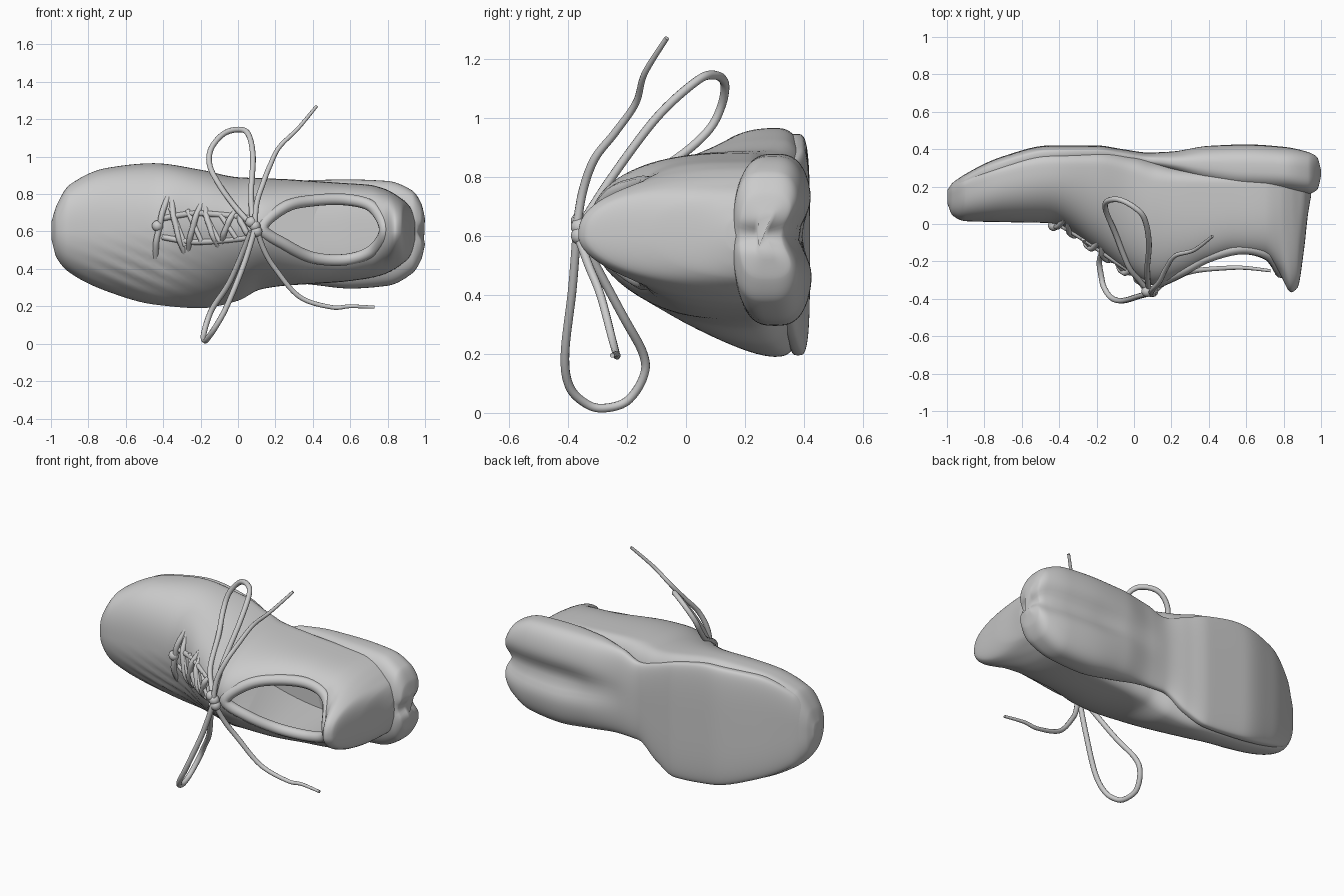
import bpy, bmesh, math
from mathutils import Vector

if "Cube" in bpy.data.objects:
    bpy.data.objects.remove(bpy.data.objects["Cube"])

# Upper stations: x, top y, widest y, bottom y, low z, ridge z, high z, roundness
UPPER = [
    (-.998, .11, .14, .18, .56, .61, .65, 2.0),
    (-.97, .045, .15, .22, .46, .61, .74, 2.0),
    (-.9, .015, .19, .265, .38, .61, .85, 2.1),
    (-.7, .01, .26, .355, .28, .61, .94, 2.0),
    (-.45, .005, .30, .412, .21, .62, .965, 1.8),
    (-.2, -.14, .30, .412, .19, .62, .93, 1.65),
    (0, -.28, .25, .375, .23, .62, .89, 1.65),
    (.12, -.33, .20, .34, .29, .62, .885, 1.8),
    (.25, -.29, .20, .31, .31, .62, .88, 2.2),
    (.4, -.215, .20, .30, .32, .62, .87, 2.8),
    (.55, -.175, .20, .30, .33, .61, .86, 3.0),
    (.7, -.19, .20, .30, .35, .60, .85, 2.8),
    (.78, -.27, .20, .30, .37, .60, .83, 2.2),
    (.84, -.365, .20, .30, .40, .60, .80, 1.9),
    (.875, -.34, .20, .30, .425, .60, .775, 2.0),
    (.91, -.13, .20, .29, .455, .60, .745, 2.0),
    (.93, .05, .20, .28, .49, .60, .71, 2.0),
    (.945, .14, .20, .26, .54, .60, .66, 2.0)]
# Sole stations: x, top y, bottom y, low z, high z, corner power
SOLE = [
    (-.998, .13, .165, .575, .635, .7), (-.97, .12, .215, .475, .725, .7),
    (-.9, .18, .268, .395, .835, .6), (-.7, .27, .362, .29, .93, .55),
    (-.45, .33, .42, .215, .945, .55), (-.2, .34, .42, .195, .90, .55),
    (-.06, .32, .40, .25, .85, .6), (.08, .30, .382, .335, .81, .75),
    (.2, .27, .39, .335, .85, .8), (.4, .20, .425, .315, .875, .75),
    (.6, .17, .432, .295, .878, .7), (.8, .165, .42, .31, .87, .7),
    (.93, .16, .395, .375, .82, .65), (.98, .18, .375, .45, .75, .65),
    (1, .24, .32, .53, .67, .65)]


def tangents(xs, ys):
    d = [(ys[i+1]-ys[i])/(xs[i+1]-xs[i]) for i in range(len(xs)-1)]
    mid = [2*a*b/(a+b) if a*b > 0 else 0 for a, b in zip(d, d[1:])]
    return [d[0]] + mid + [d[-1]]


def station(table, x):
    """Smooth monotone interpolation of a station table at x."""
    xs = [r[0] for r in table]
    i = max(0, min(len(xs)-2, sum(v <= x for v in xs)-1))
    h = xs[i+1]-xs[i]
    t = (x-xs[i])/h
    out = []
    for col in list(zip(*table))[1:]:
        m = tangents(xs, col)
        out.append(col[i]*(1+2*t)*(1-t)**2 + m[i]*h*t*(1-t)**2
                   + col[i+1]*t*t*(3-2*t) + m[i+1]*h*t*t*(t-1))
    return out


def sample(table, n=7):
    xs = [r[0] for r in table]
    return [a+(b-a)*k/n for a, b in zip(xs, xs[1:]) for k in range(n)] + [xs[-1]]


def spow(v, p):
    return math.copysign(abs(v)**p, v)


def loft(name, rings):
    bm = bmesh.new()
    vs = [[bm.verts.new(p) for p in r] for r in rings]
    n = len(vs[0])
    for a, b in zip(vs, vs[1:]):
        for j in range(n):
            bm.faces.new((a[j], a[(j+1) % n], b[(j+1) % n], b[j]))
    bm.faces.new(vs[0])
    bm.faces.new(vs[-1])
    bmesh.ops.recalc_face_normals(bm, faces=bm.faces)
    me = bpy.data.meshes.new(name)
    bm.to_mesh(me)
    bm.free()
    ob = bpy.data.objects.new(name, me)
    bpy.context.collection.objects.link(ob)
    return ob


def smooth_shade(ob, angle=55):
    bpy.ops.object.select_all(action='DESELECT')
    ob.select_set(True)
    bpy.context.view_layer.objects.active = ob
    bpy.ops.object.shade_smooth_by_angle(angle=math.radians(angle))


def catmull(pts, cyclic=False, n=8):
    P = [Vector(p) for p in pts]
    m, out = len(P), []
    get = (lambda i: P[i % m]) if cyclic else (lambda i: P[max(0, min(m-1, i))])
    for i in range(m if cyclic else m-1):
        a, b, c, d = (get(i+k) for k in (-1, 0, 1, 2))
        for k in range(n):
            t = k/n
            out.append(.5*(2*b+(c-a)*t+(2*a-5*b+4*c-d)*t*t+(3*b-a-3*c+d)*t**3))
    return out if cyclic else out+[P[-1]]


def tube(name, pts, r, cyclic=False, tip=1):
    """Round cord through the points; tip scales the radius at the far end."""
    cu = bpy.data.curves.new(name, 'CURVE')
    cu.dimensions, cu.bevel_depth = '3D', r
    cu.bevel_resolution, cu.use_fill_caps = 3, True
    path = catmull(pts, cyclic)
    sp = cu.splines.new('POLY')
    sp.points.add(len(path)-1)
    for i, (q, p) in enumerate(zip(sp.points, path)):
        q.co = (*p, 1)
        q.radius = 1+(tip-1)*(i/(len(path)-1))**2
    sp.use_cyclic_u = cyclic
    sp.use_smooth = True
    ob = bpy.data.objects.new(name, cu)
    bpy.context.collection.objects.link(ob)
    return ob


def upper_ring(x, n=96):
    yt, ym, yb, zl, zt, zh, e = station(UPPER, x)
    ring = []
    for j in range(n):
        a = 2*math.pi*j/n
        c, s = math.cos(a), math.sin(a)
        k = (e+.5 if c > 0 else e) if s > 0 else 3
        z = zt+(zh-zt if c > 0 else zt-zl)*spow(c, 2/k)
        y = ym-(ym-yt if s > 0 else yb-ym)*spow(s, 2/k)
        if s > 0:  # flex creases on the side of the toe box
            mask = math.exp(-((x+.5)/.22)**2-((z-.40)/.13)**2)
            y += .007*mask*math.sin(2*math.pi*(.4*x+.9*z)/.065)
        ring.append((x, y, z))
    return ring


def surface_y(x, z):
    """Height of the upper's outer skin above the sole."""
    yt, ym, yb, zl, zt, zh, e = station(UPPER, x)
    k, w = (e+.5, zh-zt) if z > zt else (e, zt-zl)
    return ym-(ym-yt)*max(0, 1-min(1, abs(z-zt)/w)**k)**(1/k)


def sole_ring(x, n=80):
    yt, yb, zl, zh, p = station(SOLE, x)
    zc, w, ym, h = (zl+zh)/2, (zh-zl)/2, (yt+yb)/2, (yb-yt)/2
    groove = max(0, min(1, (x-.1)/.5))
    ring = []
    for j in range(n):
        a = 2*math.pi*j/n
        c, s = math.cos(a), math.sin(a)
        z, y = zc+w*spow(c, p), ym+h*spow(s, p)
        if s > 0:  # valley between the two heel pods
            y -= .05*groove*groove*(3-2*groove)*math.exp(-((z-.6)/.08)**2)*s
        # notch at the back of the heel
        notch = .03*max(0, (x-.9)/.1)*math.exp(-((z-.6)/.035)**2)
        ring.append((x-notch, y, z))
    return ring


# Upper with foot cavity
upper = loft("upper", [upper_ring(x) for x in sample(UPPER)])
RIM = [(.13, .62), (.25, .73), (.4, .765), (.58, .77), (.72, .73), (.785, .61),
       (.72, .5), (.58, .45), (.4, .46), (.25, .53)]
rim = catmull(RIM, True)
under = [(p.x-.35*max(0, (.45-p.x)/.32), .2, p.y) for p in rim]
cutter = loft("cavity_cutter", [[(p.x, y, p.y) for p in rim] for y in (-.6, -.28)] + [under])
cutter.hide_render = True
mod = upper.modifiers.new("cavity", 'BOOLEAN')
mod.object, mod.operation, mod.solver = cutter, 'DIFFERENCE', 'EXACT'
bpy.context.view_layer.objects.active = upper
bpy.ops.object.modifier_apply(modifier=mod.name)
bpy.data.objects.remove(cutter)
smooth_shade(upper)

# Padded collar roll
tube("collar", [(x, surface_y(x, z)+.02, z) for x, z in RIM], .032, True)

# Sole
smooth_shade(loft("sole", [sole_ring(x) for x in sample(SOLE)]), 60)

# Eyelet facings either side of the tongue
for side, name in ((1, "upper_eyestay"), (-1, "lower_eyestay")):
    pts = [(x, .62+side*w) for x, w in ((-.4, .05), (-.25, .075), (-.1, .07), (.08, .05))]
    tube(name, [(x, surface_y(x, z)+.006, z) for x, z in pts], .016)

# Lace crossings
for i in range(6):
    x, w = -.42+.09*i, .165-.02*i
    pts = [(x+.035*u*(-1 if i % 2 else 1), .625+w*u) for u in (-1, -.5, 0, .5, 1)]
    path = [(px, surface_y(px, pz)-.012, pz) for px, pz in pts]
    for k in (0, -1):
        px, py, pz = path[k]
        path[k] = (px+.015, py+.022, pz)
    tube(f"lace_bar_{i}", path, .016)
    if 0 < i < 5:
        pts = [(x-.03+.08*t, .625+w*.7*(1-2*t)) for t in (0, .25, .5, .75, 1)]
        tube(f"lace_cross_{i}", [(a, surface_y(a, b), b) for a, b in pts], .014)

# Bow loops and loose ends
loop = [(-.145, .12, 1.04), (-.15, .07, .95), (-.1, -.02, .85), (-.03, -.17, .75), (.03, -.29, .68), (.08, -.36, .63)]
loop = [(x, min(y, surface_y(x, z)-.015), z) if z < .9 else (x, y, z) for x, y, z in loop]
tube("upper_bow_loop", [
    (.08, -.36, .63), (.07, -.25, .8), (.08, -.1, 1.0), (.055, .03, 1.12), (0, .09, 1.145),
    (-.08, .13, 1.12)] + loop, .015)
tube("lower_bow_loop", [
    (.09, -.37, .61), (.03, -.385, .42), (-.06, -.41, .2), (-.12, -.395, .09), (-.16, -.34, .032),
    (-.175, -.28, .016), (-.185, -.2, .04), (-.165, -.145, .12), (-.13, -.145, .2),
    (-.04, -.22, .34), (.07, -.36, .6)], .015)
tube("upper_lace_end", [
    (.09, -.37, .63), (.1, -.35, .75), (.135, -.31, .86), (.17, -.24, .95), (.22, -.17, 1.05),
    (.32, -.14, 1.15), (.42, -.065, 1.27)], .015, tip=.55)
tube("lower_lace_end", [
    (.1, -.37, .61), (.14, -.33, .5), (.2, -.29, .4), (.33, -.25, .25), (.5, -.235, .195),
    (.6, -.235, .2), (.73, -.25, .195)], .015, tip=.55)

# Knot, and small stopper at the base of the lacing
KNOTS = [("knot_upper", .07, -.36, .65), ("knot_lower", .1, -.36, .6), ("knot_centre", .09, -.36, .63),
         ("lace_base_knot", -.43, surface_y(-.43, .63)-.01, .63)]
for name, x, y, z in KNOTS:
    bpy.ops.mesh.primitive_uv_sphere_add(segments=20, ring_count=12, radius=.03, location=(x, y, z))
    bpy.context.object.name = name
    smooth_shade(bpy.context.object)
